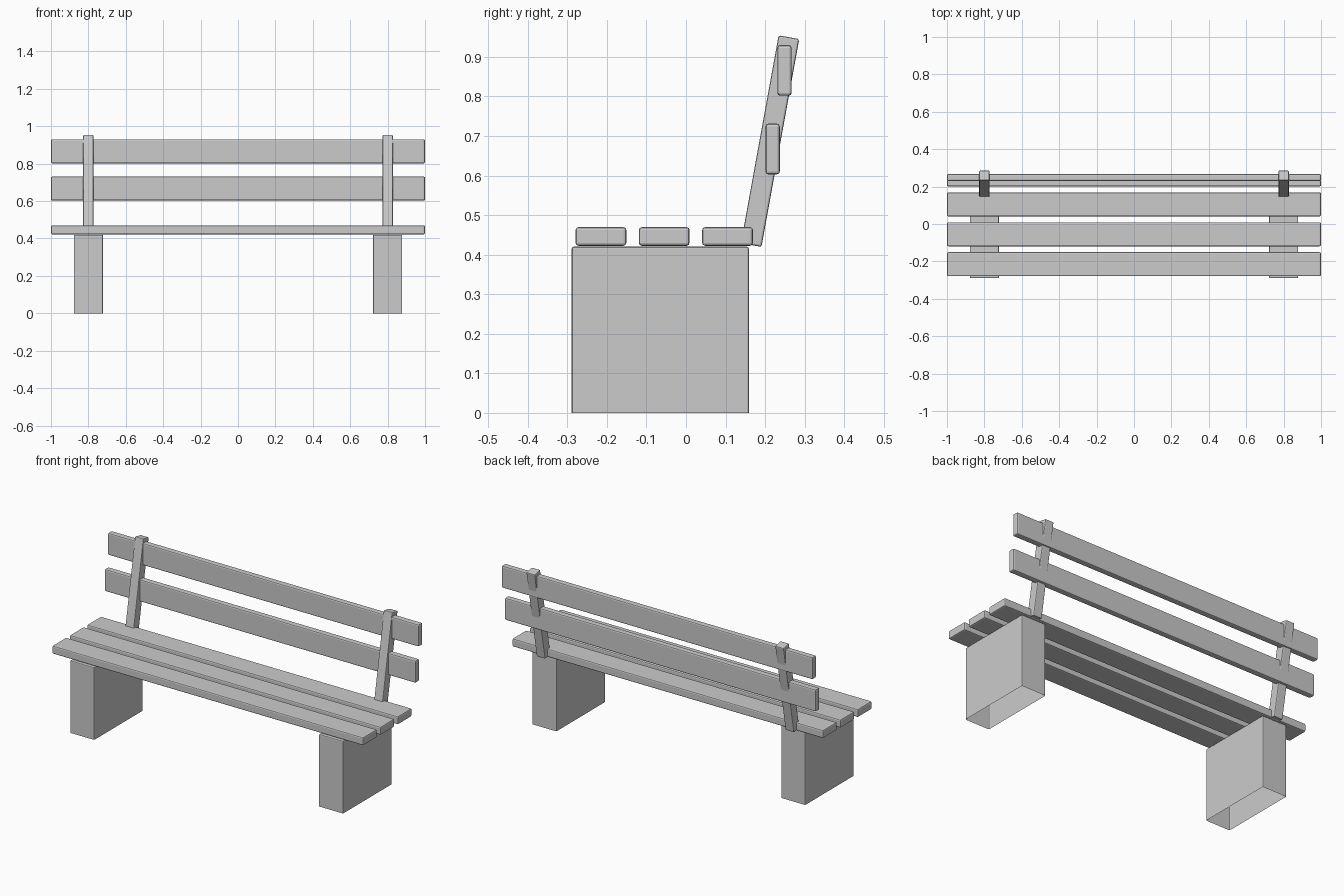
import bpy, bmesh
from math import radians

if "Cube" in bpy.data.objects:
    bpy.data.objects.remove(bpy.data.objects["Cube"])


def box(name, center, size, bevel, tilt=0.0, open_bottom=False):
    bm = bmesh.new()
    bmesh.ops.create_cube(bm, size=1.0)
    bmesh.ops.scale(bm, vec=size, verts=bm.verts)
    if open_bottom:
        under = [f for f in bm.faces if f.normal.z < -0.9]
        bmesh.ops.delete(bm, geom=under, context='FACES')
    mesh = bpy.data.meshes.new(name)
    bm.to_mesh(mesh)
    bm.free()
    ob = bpy.data.objects.new(name, mesh)
    ob.location = center
    ob.rotation_euler.x = tilt
    bpy.context.collection.objects.link(ob)
    mod = ob.modifiers.new("bevel", 'BEVEL')
    mod.width = bevel
    mod.segments = 2
    mod.limit_method = 'ANGLE'
    return ob


# Seat slats
for i, y in enumerate((-0.215, -0.055, 0.105)):
    box(f"seat_slat_{i + 1}", (0, y, 0.446), (2.0, 0.128, 0.047), 0.007)

# Upright back slats, stepped backwards with height
for i, (y, z) in enumerate(((0.219, 0.667), (0.249, 0.866))):
    box(f"back_slat_{i + 1}", (0, y, z), (2.0, 0.036, 0.128), 0.007)

for side, sx in (("left", -1), ("right", 1)):
    # Block leg, open underneath
    box(f"{side}_leg", (sx * 0.8, -0.065, 0.21), (0.156, 0.448, 0.42),
        0.005, open_bottom=True)
    # Leaning back post
    box(f"{side}_back_post", (sx * 0.8, 0.2125, 0.687), (0.055, 0.053, 0.534),
        0.005, tilt=radians(-10.3))
